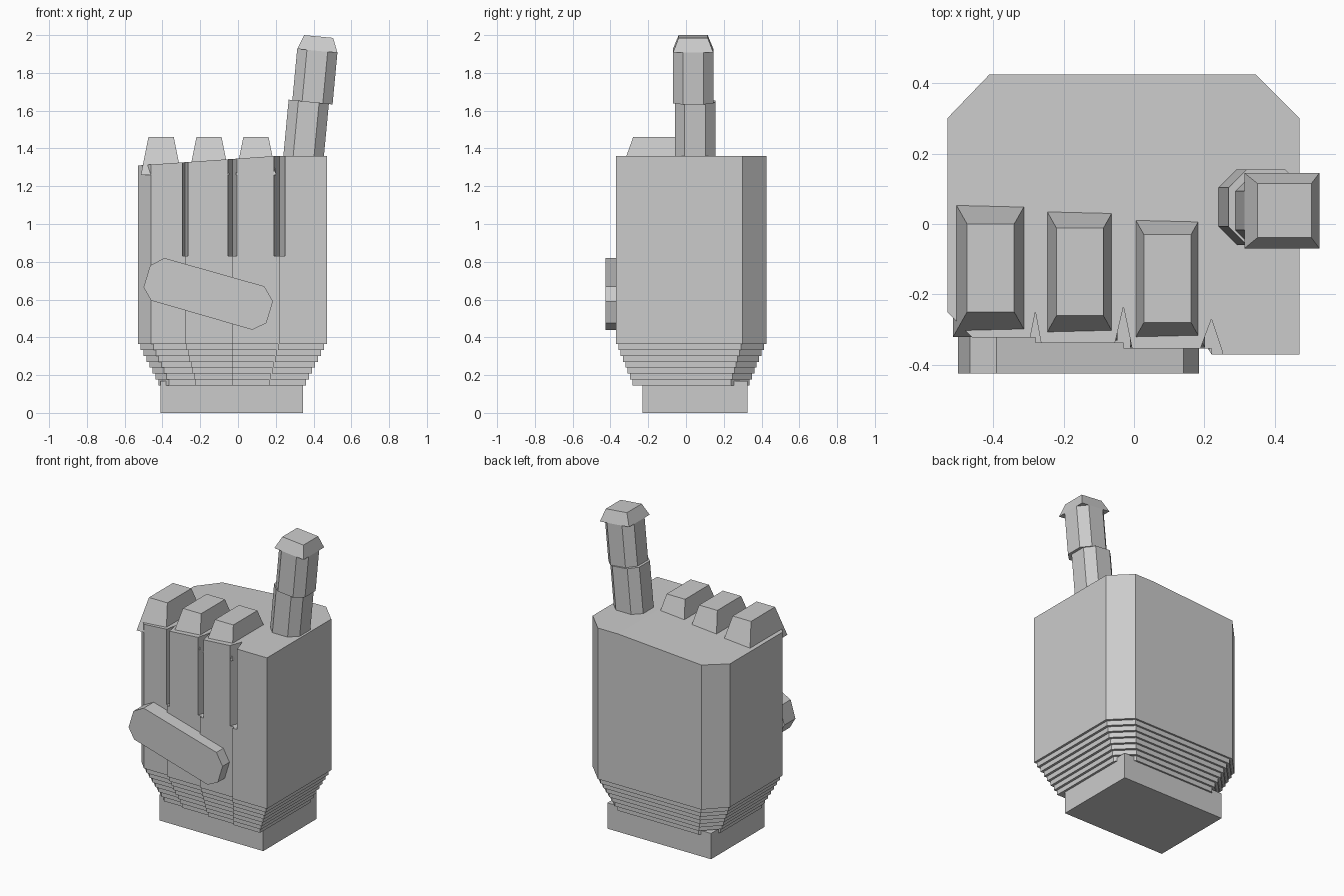
import bpy, bmesh, math
from mathutils import Matrix, Vector

if "Cube" in bpy.data.objects:
    bpy.data.objects.remove(bpy.data.objects["Cube"])

grey = bpy.data.materials.new("light grey")
grey.use_nodes = True
colour = (0.6, 0.6, 0.6, 1)
grey.diffuse_color = colour
grey.node_tree.nodes["Principled BSDF"].inputs["Base Color"].default_value = colour


def loft(name, rings, matrix=Matrix()):
    """Skin a stack of matching closed rings and cap both ends."""
    bm = bmesh.new()
    loops = [[bm.verts.new(matrix @ Vector(p)) for p in ring] for ring in rings]
    n = len(loops[0])
    for low, high in zip(loops, loops[1:]):
        for i in range(n):
            j = (i + 1) % n
            bm.faces.new((low[i], low[j], high[j], high[i]))
    bm.faces.new(loops[0][::-1])
    bm.faces.new(loops[-1])
    bmesh.ops.recalc_face_normals(bm, faces=bm.faces)
    mesh = bpy.data.meshes.new(name)
    bm.to_mesh(mesh)
    bm.free()
    mesh.materials.append(grey)
    obj = bpy.data.objects.new(name, mesh)
    bpy.context.collection.objects.link(obj)
    return obj


def rect(x0, x1, y0, y1, z):
    return [(x0, y0, z), (x1, y0, z), (x1, y1, z), (x0, y1, z)]


def octagon(half, chamfer, z):
    a, b = half, half - chamfer
    return [(-b, -a, z), (b, -a, z), (a, -b, z), (a, b, z),
            (b, a, z), (-b, a, z), (-a, b, z), (-a, -b, z)]


def cut(target, cutter):
    cutter.hide_render = True
    mod = target.modifiers.new("cut", "BOOLEAN")
    mod.operation = "DIFFERENCE"
    mod.solver = "EXACT"
    mod.object = cutter
    bpy.context.view_layer.objects.active = target
    bpy.ops.object.modifier_apply(modifier=mod.name)
    bpy.data.objects.remove(cutter)


# Palm with a stepped taper towards the wrist
outline = [(-0.53, 0.3), (-0.41, 0.425), (0.345, 0.425), (0.47, 0.3),
           (0.47, -0.37), (0.22, -0.37), (0.22, -0.353), (-0.03, -0.353),
           (-0.03, -0.338), (-0.28, -0.338), (-0.28, -0.322),
           (-0.46, -0.322), (-0.53, -0.25)]
cx, cy = -0.03, 0.02


def section(scale, z):
    return [(cx + (x - cx) * scale, cy + (y - cy) * scale, z) for x, y in outline]


steps, low, high = 7, 0.145, 0.365
rings = []
for i in range(steps):
    scale = 0.78 + 0.19 * i / (steps - 1)
    rings += [section(scale, low + (high - low) * k / steps) for k in (i, i + 1)]
rings += [section(1, high), section(1, 1.36)]
palm = loft("palm", rings)

# Grooves between the fingers
for left, apex, right, depth in ((-0.3, -0.28, -0.26, -0.25),
                                 (-0.057, -0.03, -0.004, -0.235),
                                 (0.19, 0.22, 0.25, -0.27)):
    wedge = [(apex, depth), (left, -0.35), (left, -0.5), (right, -0.5), (right, -0.36)]
    cut(palm, loft("groove_cutter", [[(x, y, z) for x, y in wedge] for z in (0.83, 1.5)]))

# Top surface slopes down towards the little finger
slope = [(0.27, 1.365), (-0.6, 1.305), (-0.6, 1.6), (0.27, 1.6)]
cut(palm, loft("slope_cutter", [[(x, y, z) for x, z in slope] for y in (-0.6, 0.6)]))

# Wrist block
loft("wrist", [rect(-0.41, 0.345, -0.23, 0.325, z) for z in (0, 0.17)])

# Folded finger knuckles
for name, x0, x1, y0, y1 in (("little_knuckle", -0.474, -0.34, -0.25, 0.0),
                             ("ring_knuckle", -0.22, -0.087, -0.26, -0.012),
                             ("middle_knuckle", 0.028, 0.162, -0.28, -0.03)):
    loft(name, [rect(x0 - 0.04, x1 + 0.04, y0 - 0.071, y1 + 0.071, 1.26),
                rect(x0, x1, y0, y1, 1.46)])

# Thumb folded across the palm
thumb = [(-0.5, 0.665), (-0.465, 0.78), (-0.39, 0.82), (0.14, 0.67),
         (0.185, 0.59), (0.15, 0.475), (0.075, 0.44), (-0.46, 0.595)]
loft("thumb", [[(x, y, z) for x, z in thumb] for y in (-0.425, -0.31)])

# Raised index finger, leaning outwards
lean = Matrix.Rotation(math.radians(5.4), 4, "Y")
half, chamfer = 0.107, 0.052
lower = Matrix.Translation((0.337, 0.048, 1.25)) @ lean
upper = Matrix.Translation((0.394, 0.038, 1.643)) @ lean
loft("index_lower", [octagon(half, chamfer, z) for z in (0, 0.4)], lower)
loft("index_upper", [octagon(half, chamfer, z) for z in (0, 0.275)], upper)
loft("index_tip", [rect(-h, h, -h, h, z) for h, z in ((half, 0.275), (0.077, 0.351))], upper)
